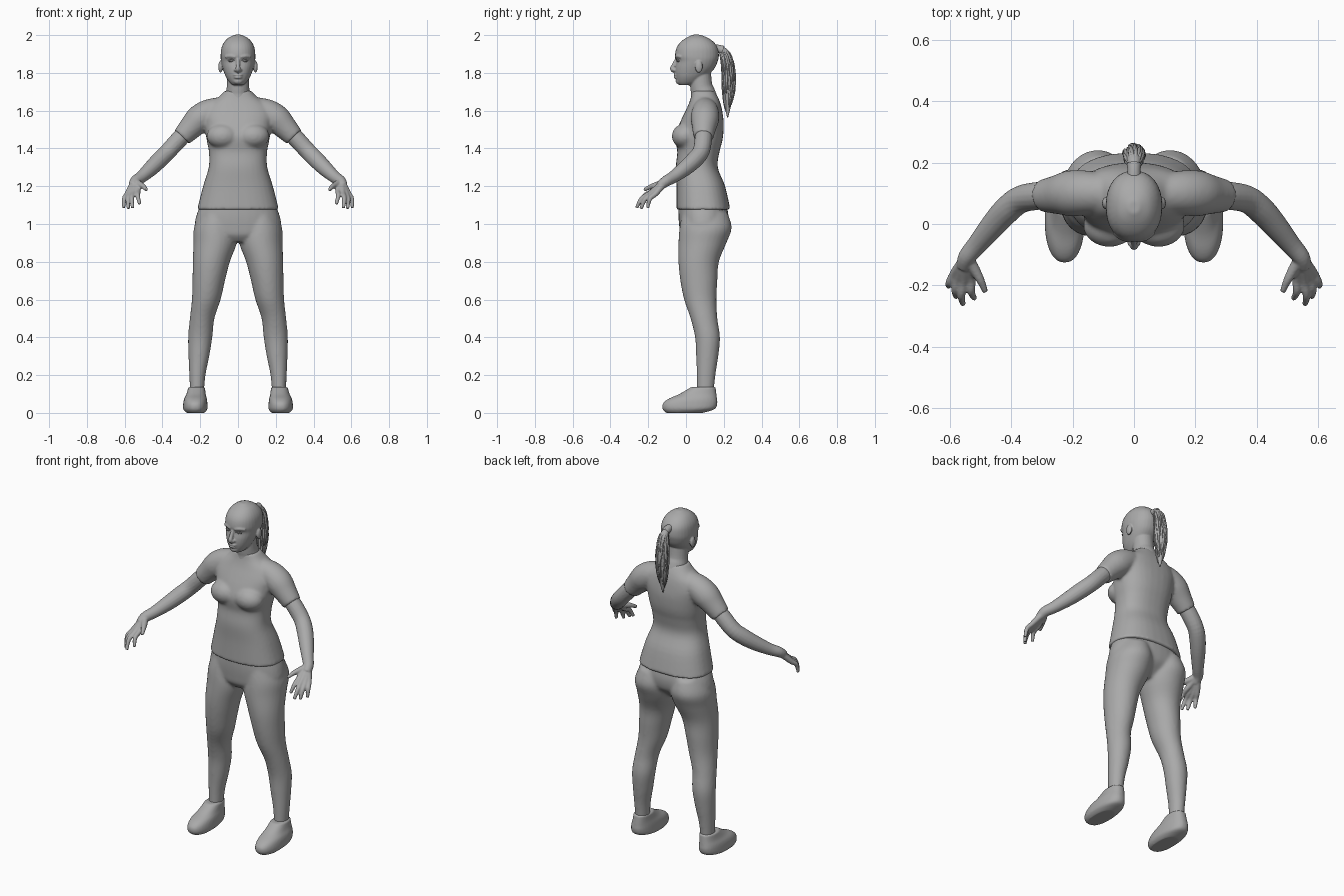
import bpy, bmesh, random
from math import cos, sin, pi, copysign
from mathutils import Vector, Matrix

cube = bpy.data.objects.get("Cube")
if cube:
    bpy.data.objects.remove(cube)

GREY = (0.40, 0.40, 0.40, 1)
grey = bpy.data.materials.new("plain grey")
grey.use_nodes = True
grey.diffuse_color = GREY
shader = next(n for n in grey.node_tree.nodes if n.type == 'BSDF_PRINCIPLED')
shader.inputs["Base Color"].default_value = GREY
shader.inputs["Roughness"].default_value = 0.8
random.seed(4)


def refine(rows, steps=4):
    """Catmull-Rom interpolation of rows of numbers."""
    out = []
    last = len(rows) - 1
    for i in range(last):
        a, b, c, d = (rows[max(0, min(last, i + k))] for k in (-1, 0, 1, 2))
        for j in range(steps):
            t = j / steps
            out.append([q + t / 2 * (r - p + t * (2 * p - 5 * q + 4 * r - s
                        + t * (3 * (q - r) + s - p))) for p, q, r, s in zip(a, b, c, d)])
    return out + [list(rows[-1])]


def skin(bm, rings):
    """Closed surface through a list of rings."""
    loops = [[bm.verts.new(p) for p in ring] for ring in rings]
    n = len(loops[0])
    for lo, hi in zip(loops, loops[1:]):
        for i in range(n):
            j = (i + 1) % n
            bm.faces.new((lo[i], lo[j], hi[j], hi[i]))
    bm.faces.new(loops[0][::-1])
    bm.faces.new(loops[-1])


def loft(bm, rows, side=1, power=2.2, n=32):
    """Level sections: height, centre x, half width, front y, back y."""
    def unit(v):
        return copysign(abs(v) ** (2 / power), v)
    rings = []
    for z, cx, w, front, back in refine(rows):
        mid, half = (front + back) / 2, (back - front) / 2
        rings.append([(side * cx + w * unit(cos(2 * pi * i / n)),
                       mid + half * unit(sin(2 * pi * i / n)), z) for i in range(n)])
    skin(bm, rings)


def tube(bm, points, side=1, n=16, steps=4):
    """Round sections along a path: x, y, z, radius."""
    path = refine(points, steps)
    centres = [Vector((side * p[0], p[1], p[2])) for p in path]
    rings = []
    for i, c in enumerate(centres):
        t = (centres[min(i + 1, len(path) - 1)] - centres[max(i - 1, 0)]).normalized()
        u = t.cross(Vector((1, 0, 0))).normalized()
        v = t.cross(u)
        r = max(path[i][3], 0.001)
        rings.append([c + r * (u * cos(2 * pi * k / n) + v * sin(2 * pi * k / n))
                      for k in range(n)])
    skin(bm, rings)


def blob(bm, centre, radii):
    """Ellipsoid."""
    bmesh.ops.create_uvsphere(bm, u_segments=24, v_segments=16, radius=1,
                              matrix=Matrix.Translation(centre) @ Matrix.Diagonal((*radii, 1)))


def finish(bm, name, voxel=0, passes=4):
    """Make the object; a voxel size melts its overlapping parts together."""
    bmesh.ops.recalc_face_normals(bm, faces=bm.faces)
    for f in bm.faces:
        f.smooth = True
    mesh = bpy.data.meshes.new(name)
    bm.to_mesh(mesh)
    bm.free()
    mesh.materials.append(grey)
    obj = bpy.data.objects.new(name, mesh)
    bpy.context.collection.objects.link(obj)
    if voxel:
        melt = obj.modifiers.new("melt", 'REMESH')
        melt.mode, melt.voxel_size, melt.use_smooth_shade = 'VOXEL', voxel, True
        soft = obj.modifiers.new("soften", 'SMOOTH')
        soft.factor, soft.iterations = 0.5, passes
    return obj


SIDES = (("left", 1), ("right", -1))

# Shirt: trunk, bust and short sleeves
bm = bmesh.new()
loft(bm, [(1.075, 0, .217, -.05, .235), (1.2, 0, .185, -.05, .207), (1.3, 0, .155, -.054, .168),
          (1.38, 0, .154, -.046, .177), (1.43, 0, .163, -.054, .19), (1.47, 0, .17, -.056, .197),
          (1.53, 0, .178, -.035, .2), (1.58, 0, .185, -.012, .195), (1.63, 0, .16, .012, .185),
          (1.67, 0, .105, .026, .17), (1.705, 0, .07, .032, .15)], power=2.4)
for _, s in SIDES:
    blob(bm, (s * .08, -.005, 1.465), (.086, .07, .066))
    tube(bm, [(.07, .1, 1.615, .06), (.15, .102, 1.59, .072), (.205, .1, 1.555, .075),
              (.25, .096, 1.51, .064), (.297, .092, 1.46, .053)], s, n=24)
finish(bm, "shirt", .009, 5)

# Trousers: hips and legs
bm = bmesh.new()
loft(bm, [(1.1, 0, .2, -.04, .215), (1.04, 0, .222, -.04, .225), (.98, 0, .228, -.035, .215),
          (.94, 0, .19, -.028, .18), (.905, 0, .1, .0, .14)])
for _, s in SIDES:
    loft(bm, [(1.06, .11, .09, -.02, .22), (.98, .118, .115, -.034, .242), (.9, .121, .115, -.04, .214),
              (.8, .141, .098, -.04, .174), (.7, .155, .086, -.03, .166), (.6, .168, .076, -.01, .161),
              (.5, .19, .065, .024, .166), (.4, .2, .064, .048, .18), (.3, .207, .055, .054, .171),
              (.2, .215, .043, .057, .156), (.1, .217, .036, .058, .146)], s, 2)
finish(bm, "trousers", .009, 5)

# Shoes
for label, s in SIDES:
    bm = bmesh.new()
    loft(bm, [(0, .225, .048, -.105, .09), (.02, .226, .064, -.124, .152), (.05, .226, .064, -.122, .166),
              (.075, .225, .06, -.092, .164), (.1, .222, .051, -.035, .161),
              (.137, .219, .044, .028, .156)], s, 2.3)
    finish(bm, label + "_shoe", .006, 3)

# Arms with hands
WRIST = Vector((.545, -.108, 1.225))
FINGERS = [((.53, -.182, 1.17), (.52, -.243, 1.105)), ((.555, -.19, 1.162), (.558, -.262, 1.085)),
           ((.574, -.18, 1.157), (.58, -.238, 1.08)), ((.588, -.164, 1.157), (.605, -.203, 1.085))]
for label, s in SIDES:
    bm = bmesh.new()
    tube(bm, [(.25, .095, 1.51, .044), (.31, .092, 1.45, .046), (.37, .08, 1.385, .045),
              (.415, .045, 1.34, .045), (.46, -.005, 1.295, .041), (.51, -.065, 1.25, .033),
              (*WRIST, .029), (.555, -.14, 1.2, .024)], s)
    for knuckle, tip in FINGERS:
        k, t = Vector(knuckle), Vector(tip)
        bend = (k + t) / 2 + Vector((.006, -.008, .012))
        tube(bm, [(*WRIST, .02), (*WRIST.lerp(k, .5), .018), (*k, .0145),
                  (*bend, .0125), (*t, .009)], s)
    tube(bm, [(*WRIST, .02), (.522, -.145, 1.21, .018), (.5, -.185, 1.198, .0135),
              (.484, -.222, 1.18, .009)], s)
    finish(bm, label + "_arm", .005, 3)

# Head with neck, face and ears
bm = bmesh.new()
loft(bm, [(1.735, 0, .028, -.034, .03), (1.75, 0, .045, -.046, .07), (1.775, 0, .062, -.053, .1),
          (1.8, 0, .073, -.057, .13), (1.83, 0, .083, -.056, .155), (1.862, 0, .09, -.05, .168),
          (1.89, 0, .092, -.058, .174), (1.93, 0, .088, -.051, .169), (1.96, 0, .075, -.032, .15),
          (1.985, 0, .052, .0, .117), (2.002, 0, .018, .035, .075)])
tube(bm, [(0, .1, 1.63, .08), (0, .091, 1.69, .066), (0, .081, 1.73, .059), (0, .075, 1.8, .057)], n=24)
tube(bm, [(0, -.046, 1.88, .009), (0, -.064, 1.842, .011), (0, -.072, 1.82, .0135),
          (0, -.052, 1.806, .011)])
blob(bm, (0, -.036, 1.757), (.026, .019, .018))
for z, w in ((1.789, .026), (1.776, .022)):
    blob(bm, (0, -.053, z), (w, .013, .007))
for _, s in SIDES:
    blob(bm, (s * .013, -.061, 1.815), (.009, .012, .008))
    blob(bm, (s * .093, .068, 1.832), (.011, .02, .032))
    tube(bm, [(.014, -.051, 1.884, .009), (.04, -.045, 1.889, .009), (.066, -.026, 1.884, .008)], s)
finish(bm, "head", .0045, 3)

# Eyes: ball with upper lid
for label, s in SIDES:
    bm = bmesh.new()
    blob(bm, (s * .036, -.038, 1.864), (.015, .012, .007))
    tube(bm, [(.019, -.047, 1.866, .002), (.036, -.05, 1.872, .003), (.054, -.039, 1.866, .002)], s, 8)
    finish(bm, label + "_eye")

# Ponytail: knot, core and loose strands
bm = bmesh.new()
tube(bm, [(0, .14, 1.925, .026), (0, .17, 1.928, .021), (0, .195, 1.92, .024)])
tail = [(0, .175, 1.925, .014), (0, .205, 1.905, .024), (0, .223, 1.82, .031),
        (0, .226, 1.72, .03), (0, .222, 1.63, .017), (0, .22, 1.565, .003)]
tube(bm, tail)
core = refine(tail, 6)
for _ in range(70):
    angle = random.uniform(0, 2 * pi)
    start = random.randrange(2, len(core) - 12)
    strand = []
    for k in range(0, 12, 3):
        x, y, z, r = core[start + k]
        reach = r * (.85 + .035 * k)
        strand.append((x + reach * cos(angle), y + reach * sin(angle), z,
                       (.003, .007, .006, .001)[k // 3]))
    tube(bm, strand, n=6, steps=2)
finish(bm, "ponytail")
